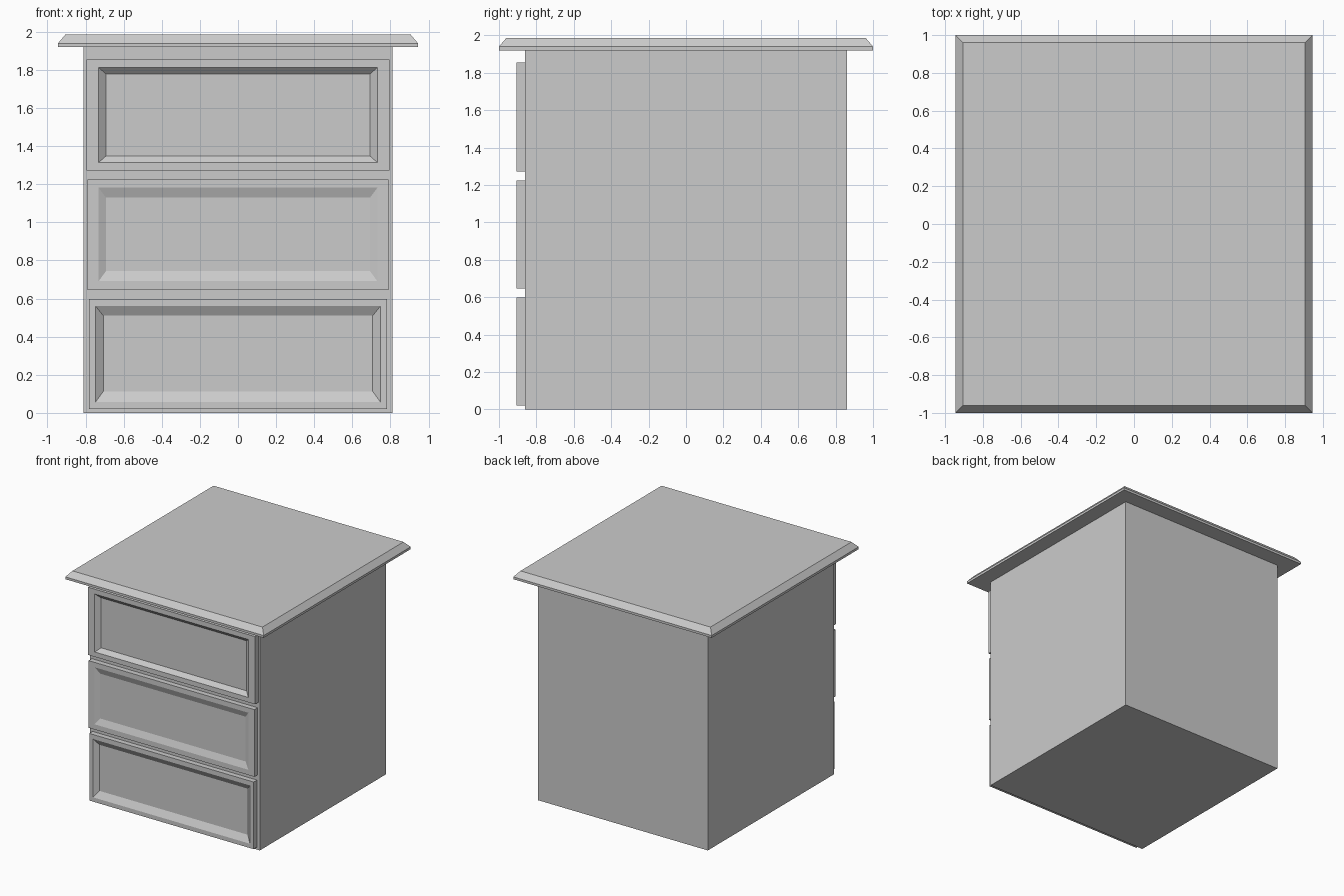
import bpy, bmesh

if "Cube" in bpy.data.objects:
    bpy.data.objects.remove(bpy.data.objects["Cube"])


def rect(bm, hx, z0, z1, y):
    """Rectangle of vertices in an XZ plane."""
    return [bm.verts.new(p) for p in
            ((-hx, y, z0), (hx, y, z0), (hx, y, z1), (-hx, y, z1))]


def plan(bm, hx, hy, z):
    """Rectangle of vertices in an XY plane."""
    return [bm.verts.new(p) for p in
            ((-hx, -hy, z), (hx, -hy, z), (hx, hy, z), (-hx, hy, z))]


def loft(name, make_ring, rings):
    """Join successive rectangles with side faces and cap both ends."""
    bm = bmesh.new()
    loops = [make_ring(bm, *r) for r in rings]
    for a, b in zip(loops, loops[1:]):
        for i in range(4):
            j = (i + 1) % 4
            bm.faces.new((a[i], a[j], b[j], b[i]))
    bm.faces.new(loops[0][::-1])
    bm.faces.new(loops[-1])
    bmesh.ops.recalc_face_normals(bm, faces=bm.faces)
    mesh = bpy.data.meshes.new(name)
    bm.to_mesh(mesh)
    bm.free()
    obj = bpy.data.objects.new(name, mesh)
    bpy.context.collection.objects.link(obj)
    return obj


# Cabinet body
loft("cabinet_body", plan, [(0.81, 0.86, 0), (0.81, 0.86, 1.92)])

# Overhanging top with chamfered upper edge
loft("cabinet_top", plan,
     [(0.945, 1.0, 1.92), (0.945, 1.0, 1.94), (0.905, 0.96, 1.987)])

# Drawer fronts: outer, recess rim and recess floor as (half width, z0, z1), then depth
BACK, FRONT = -0.86, -0.905
drawers = {
    "top_drawer": ((0.796, 1.272, 1.855), (0.732, 1.314, 1.813),
                   (0.693, 1.348, 1.779), 0.032),
    "middle_drawer": ((0.79, 0.646, 1.224), (0.732, 0.691, 1.182),
                      (0.693, 0.744, 1.13), 0.02),
    "bottom_drawer": ((0.783, 0.021, 0.599), (0.747, 0.058, 0.56),
                      (0.707, 0.113, 0.51), 0.03),
}
for name, (outer, rim, floor, depth) in drawers.items():
    loft(name, rect, [(*outer, BACK), (*outer, FRONT),
                      (*rim, FRONT), (*floor, FRONT + depth)])
